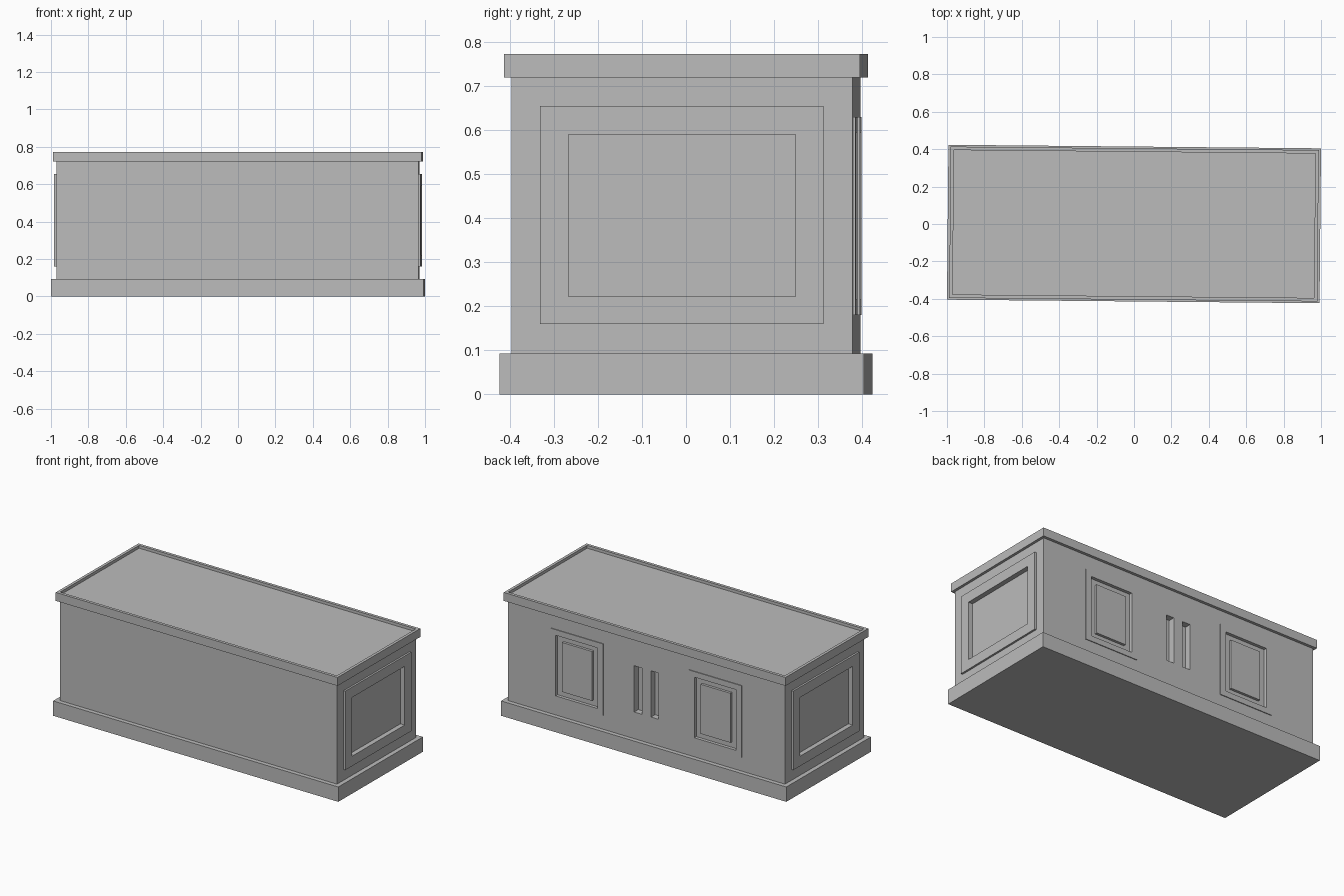
import bpy, bmesh
from mathutils import Vector

if "Cube" in bpy.data.objects:
    bpy.data.objects.remove(bpy.data.objects["Cube"], do_unlink=True)

TURN = -0.0095  # the whole chest stands slightly turned

grey = bpy.data.materials.new("plain_grey")
grey.use_nodes = True
grey.diffuse_color = (0.5, 0.5, 0.5, 1)
grey.node_tree.nodes["Principled BSDF"].inputs["Base Color"].default_value = (0.5, 0.5, 0.5, 1)


def boxes(name, spans):
    """One object made of boxes, each given as x, y and z ranges."""
    bm = bmesh.new()
    for span in spans:
        lo = Vector([min(s) for s in span])
        hi = Vector([max(s) for s in span])
        made = bmesh.ops.create_cube(bm, size=1)
        for v in made["verts"]:
            v.co = (lo + hi) / 2 + v.co * (hi - lo)
    mesh = bpy.data.meshes.new(name)
    bm.to_mesh(mesh)
    bm.free()
    mesh.materials.append(grey)
    obj = bpy.data.objects.new(name, mesh)
    obj.rotation_euler.z = TURN
    bpy.context.collection.objects.link(obj)
    return obj


def block(name, hx, hy, z):
    return boxes(name, [((-hx, hx), (-hy, hy), z)])


def cut(obj, cutter):
    mod = obj.modifiers.new("cut", "BOOLEAN")
    mod.operation = "DIFFERENCE"
    mod.solver = "EXACT"
    mod.object = cutter
    bpy.context.view_layer.objects.active = obj
    bpy.ops.object.modifier_apply(modifier=mod.name)


BX, BY = 0.968, 0.387  # half size of the body

# Plinth, body and lid
block("plinth", 0.996, 0.414, (0, 0.093))
body = block("body", BX, BY, (0.09, 0.725))
lid = block("lid", 0.984, 0.4045, (0.72, 0.773))

# Shallow tray in the lid
tray = block("tray_cutter", 0.966, 0.386, (0.755, 0.9))
cut(lid, tray)

# Raised frames on both ends and on the back, with their openings
openings, frames = [], []
for side, word in ((1, "left"), (-1, "right")):
    frames.append(boxes(word + "_end_frame",
                        [((side * 0.96, side * 0.98), (-0.322, 0.322), (0.16, 0.655))]))
    openings.append(((side * 0.95, side * 1.1), (-0.258, 0.258), (0.222, 0.59)))

    frames.append(boxes(word + "_door_frame",
                        [((side * 0.3, side * 0.668), (0.38, 0.392), (0.18, 0.63))]))
    openings.append(((side * 0.338, side * 0.63), (0.372, 0.5), (0.215, 0.595)))

    # Raised field inside the door frame
    boxes(word + "_door_field",
          [((side * 0.38, side * 0.588), (0.365, 0.388), (0.25, 0.56))])

    # Upright grip slot
    openings.append(((side * 0.032, side * 0.085), (0.347, 0.5), (0.26, 0.55)))

cutter = boxes("opening_cutter", openings)
for part in [body] + frames:
    cut(part, cutter)

for helper in (tray, cutter):
    bpy.data.objects.remove(helper, do_unlink=True)
